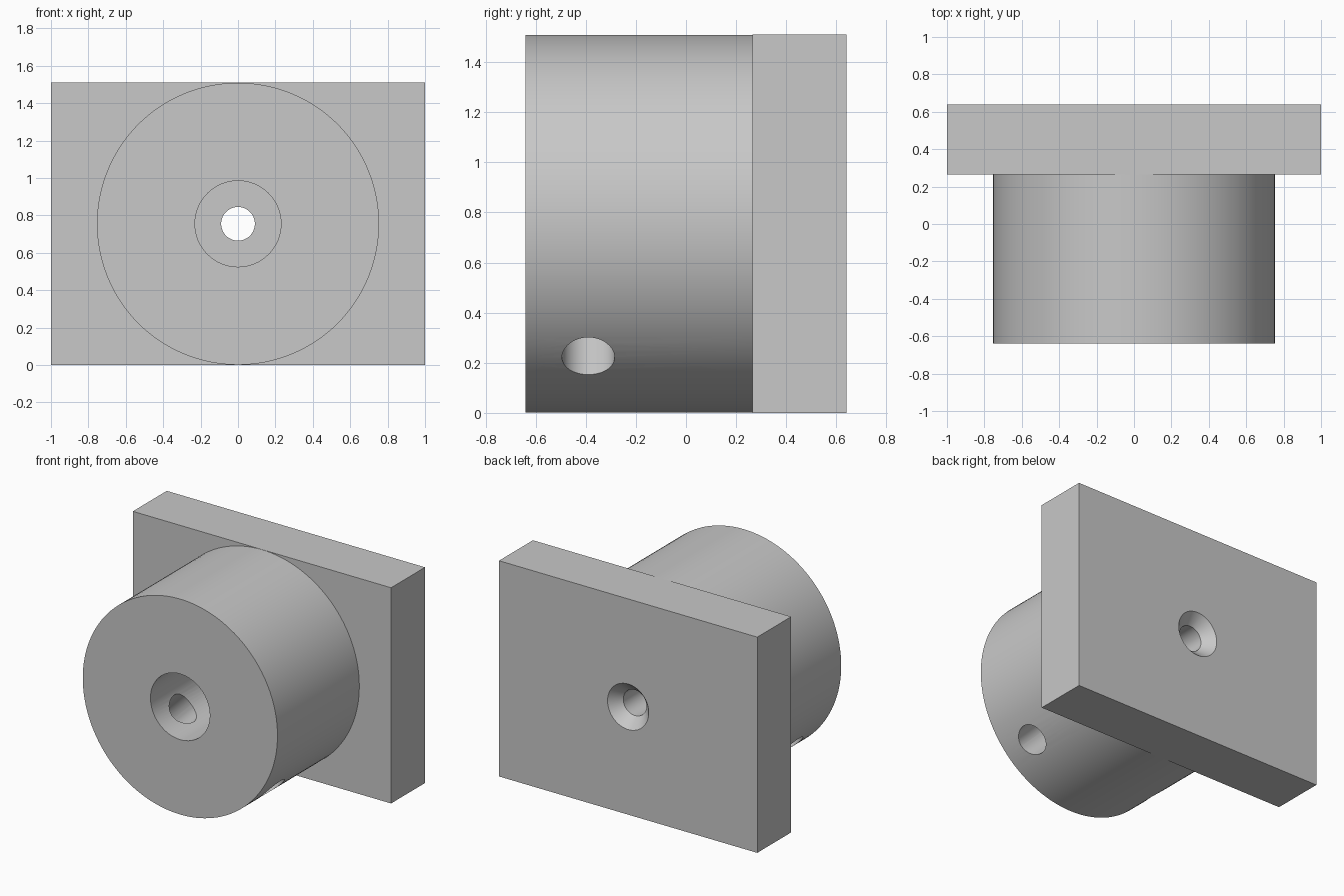
import bpy
import bmesh
from math import radians, sin, cos, pi
from mathutils import Vector

cube = bpy.data.objects.get("Cube")
if cube:
    bpy.data.objects.remove(cube, do_unlink=True)

AXIS_Z = 0.755      # height of the hub axis
HUB_R = 0.754
FRONT, JOINT, BACK = -0.64, 0.265, 0.64

grey = bpy.data.materials.new("plain grey")
grey.use_nodes = True
colour = (0.58, 0.58, 0.58, 1)
grey.diffuse_color = colour
grey.node_tree.nodes["Principled BSDF"].inputs["Base Color"].default_value = colour


def finish(name, bm):
    bmesh.ops.recalc_face_normals(bm, faces=bm.faces)
    mesh = bpy.data.meshes.new(name)
    bm.to_mesh(mesh)
    bm.free()
    mesh.materials.append(grey)
    obj = bpy.data.objects.new(name, mesh)
    bpy.context.collection.objects.link(obj)
    return obj


def turned(name, profile, sides, origin, axis):
    """Solid of revolution from (radius, distance) pairs along an axis."""
    bm = bmesh.new()
    turn = Vector((0, 0, 1)).rotation_difference(Vector(axis))
    rings = []
    for r, d in profile:
        angles = [2 * pi * i / sides for i in range(sides)]
        rings.append([bm.verts.new(Vector(origin) + turn @ Vector((r * cos(a), r * sin(a), d)))
                      for a in angles])
    for a, b in zip(rings, rings[1:]):
        for i in range(sides):
            j = (i + 1) % sides
            bm.faces.new((a[i], a[j], b[j], b[i]))
    bm.faces.new(rings[0])
    bm.faces.new(rings[-1])
    return finish(name, bm)


def combine(target, other, operation):
    mod = target.modifiers.new(operation.lower(), 'BOOLEAN')
    mod.operation = operation
    mod.solver = 'EXACT'
    mod.object = other
    bpy.ops.object.select_all(action='DESELECT')
    bpy.context.view_layer.objects.active = target
    target.select_set(True)
    bpy.ops.object.modifier_apply(modifier=mod.name)
    bpy.data.objects.remove(other, do_unlink=True)


# Rectangular mounting plate
bm = bmesh.new()
bmesh.ops.create_cube(bm, size=1)
bmesh.ops.scale(bm, vec=(2, BACK - JOINT, 2 * AXIS_Z), verts=bm.verts)
bmesh.ops.translate(bm, vec=(0, (BACK + JOINT) / 2, AXIS_Z), verts=bm.verts)
body = finish("plate_with_hub", bm)

# Round hub, sunk a little into the plate
centre = (0, 0, AXIS_Z)
hub = turned("hub", [(HUB_R, FRONT), (HUB_R, JOINT + 0.1)], 128, centre, (0, 1, 0))
combine(body, hub, 'UNION')

# Stepped bore: wide shaft socket, narrow screw hole, countersink at the back
bore = turned("bore_cutter", [(0.23, FRONT - 0.1), (0.23, JOINT), (0.09, JOINT),
                              (0.09, 0.565), (0.178, 0.66)], 64, centre, (0, 1, 0))
combine(body, bore, 'DIFFERENCE')

# Pair of radial set-screw holes, angled downwards on both sides
for side in (-1, 1):
    hole = turned("set_screw_cutter", [(0.105, 0.1), (0.105, 0.9)], 48,
                  (0, -0.39, AXIS_Z), (side, 0, -1))
    combine(body, hole, 'DIFFERENCE')

bpy.ops.object.shade_smooth_by_angle(angle=radians(25))
